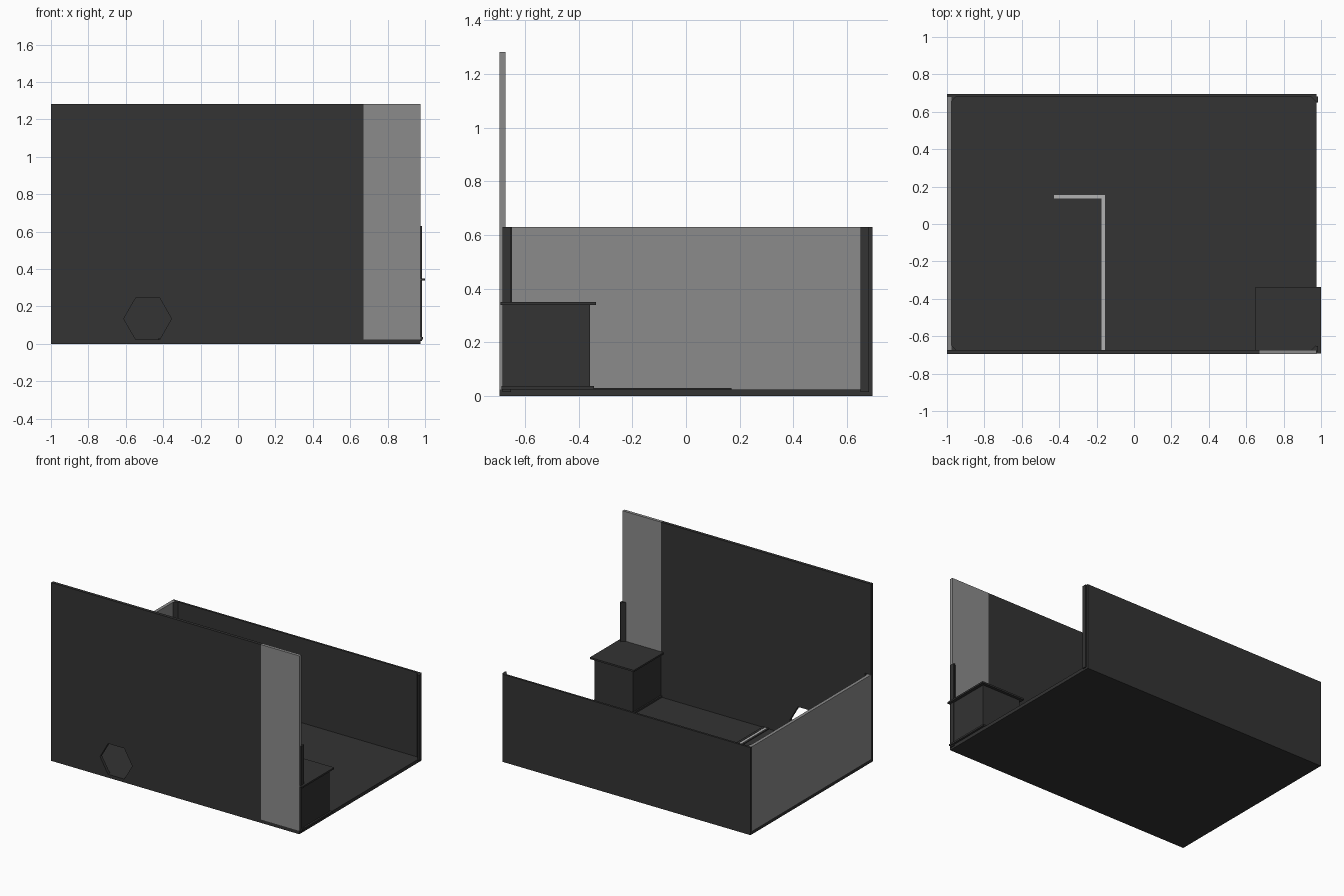
import bpy, bmesh, math

if "Cube" in bpy.data.objects:
    bpy.data.objects.remove(bpy.data.objects["Cube"])


def material(name, v):
    m = bpy.data.materials.new(name)
    m.diffuse_color = (v, v, v, 1)
    m.use_nodes = True
    m.node_tree.nodes["Principled BSDF"].inputs["Base Color"].default_value = m.diffuse_color
    return m


DARK = material("dark_panel", 0.033)
GLASS = material("pale_panel", 0.26)
LIGHT = material("light_strip", 0.45)


def prism(name, pts, z0, z1, mat):
    """Extrude a counter-clockwise xy outline from z0 to z1."""
    bm = bmesh.new()
    low = [bm.verts.new((x, y, z0)) for x, y in pts]
    top = [bm.verts.new((x, y, z1)) for x, y in pts]
    bm.faces.new(low[::-1])
    bm.faces.new(top)
    n = len(pts)
    for i in range(n):
        j = (i + 1) % n
        bm.faces.new((low[i], low[j], top[j], top[i]))
    bmesh.ops.recalc_face_normals(bm, faces=bm.faces)
    me = bpy.data.meshes.new(name)
    bm.to_mesh(me)
    bm.free()
    ob = bpy.data.objects.new(name, me)
    bpy.context.collection.objects.link(ob)
    me.materials.append(mat)
    return ob


def box(name, x0, x1, y0, y1, z0, z1, mat=DARK):
    return prism(name, [(x0, y0), (x1, y0), (x1, y1), (x0, y1)], z0, z1, mat)


F, H = 0.024, 0.63  # floor top, low wall height

# Floor and walls
box("floor", -1, 0.975, -0.695, 0.695, 0, F)
front = box("front_wall", -1, 0.67, -0.695, -0.673, F, 1.282)
box("front_window", 0.67, 0.975, -0.695, -0.673, F, 1.282, GLASS)
box("back_wall", -1, 0.975, 0.68, 0.695, F, H)
box("left_window", -1, -0.977, -0.673, 0.68, F, H, GLASS)

# Hexagonal opening in the front wall
bpy.ops.mesh.primitive_cylinder_add(vertices=6, radius=0.128, depth=0.2,
                                    location=(-0.483, -0.684, 0.134),
                                    rotation=(math.pi / 2, 0, 0))
cutter = bpy.context.object
cutter.name = "hexagon_cutter"
cutter.rotation_euler = (math.pi / 2, math.pi / 6, 0)
cutter.hide_render = True
cutter.hide_set(True)
mod = front.modifiers.new("opening", 'BOOLEAN')
mod.operation = 'DIFFERENCE'
mod.solver = 'EXACT'
mod.object = cutter

# Corner beads, and end trims on the open side
for side, y, s in (("front", -0.673, 1), ("back", 0.68, -1)):
    for end, x, d in (("left", -0.977, 1), ("right", 0.973, -1)):
        prism(f"{side}_{end}_bead",
              [(x, y), (x + d * 0.025, y), (x, y + s * 0.025)], F, H, DARK)
box("front_right_trim", 0.973, 0.983, -0.683, -0.653, 0.014, H)
box("back_right_trim", 0.973, 0.983, 0.65, 0.682, 0.014, H)

# Corner cabinet
box("cabinet_base", 0.662, 0.99, -0.687, -0.342, F, 0.036)
box("cabinet_body", 0.672, 0.978, -0.673, -0.357, 0.036, 0.338)
box("cabinet_top", 0.65, 1.0, -0.692, -0.336, 0.338, 0.35)


# L-shaped floor channel with a pale strip between two rails
def ell(name, a, b, z, mat):
    """L band lying between offsets a and b from the outer edge."""
    xo, yo, ye, xe = -0.14, 0.17, -0.673, -0.428
    prism(name, [(xo - a, ye), (xo - a, yo - a), (xe, yo - a),
                 (xe, yo - b), (xo - b, yo - b), (xo - b, ye)], F, z, mat)


ell("outer_rail", 0, 0.016, 0.029, DARK)
ell("inner_strip", 0.016, 0.034, 0.027, LIGHT)
ell("inner_rail", 0.034, 0.05, 0.029, DARK)

for ob in bpy.data.objects:
    if ob is cutter:
        ob.name = "hexagon_cutter"
